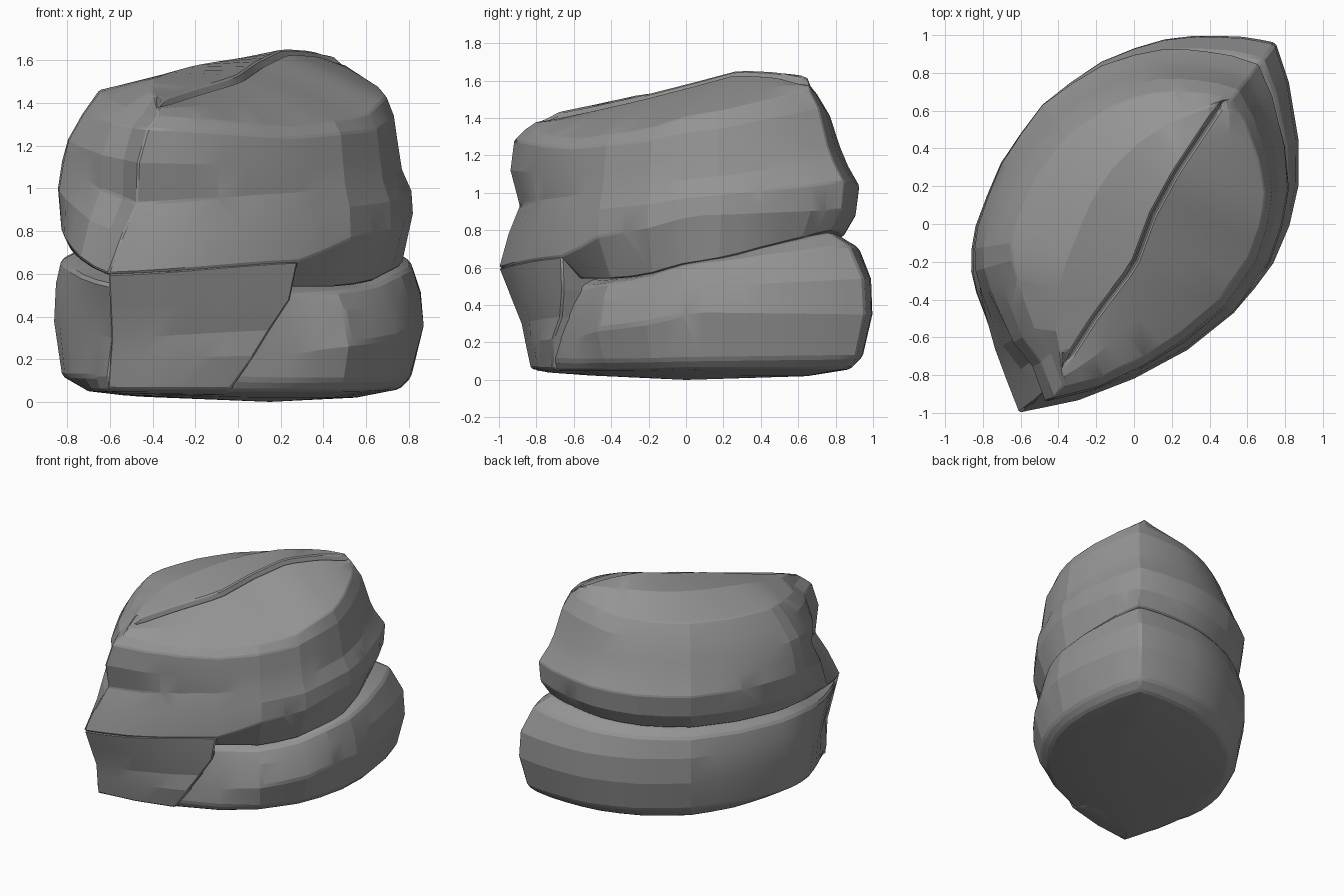
import bpy, bmesh, math
from mathutils import Vector

cube = bpy.data.objects.get("Cube")
if cube:
    bpy.data.objects.remove(cube)

stone = bpy.data.materials.new("grey_stone")
stone.use_nodes = True
GREY = (0.3, 0.3, 0.3, 1)
stone.diffuse_color = GREY
stone.node_tree.nodes["Principled BSDF"].inputs["Base Color"].default_value = GREY

# Widest plan outline, counter-clockwise from the front tip
OUTLINE = [(-.61, -1), (-.3, -.94), (0, -.83), (.29, -.68), (.54, -.48), (.74, -.21),
           (.82, -.02), (.87, .2), (.87, .45), (.82, .75), (.75, .96), (.6, .99),
           (.35, 1), (.1, .97), (-.22, .84), (-.5, .62), (-.7, .34), (-.84, .02),
           (-.88, -.2), (-.85, -.42), (-.75, -.7)]
SIZE = len(OUTLINE)
BACK = 10
# Outline positions of: front tip, crack, right broad side, right, back tip,
# left broad side, left end
KEYS = [0, 3, 4.2, 6.5, BACK, 15, 18, SIZE]
HALF = 20
COLUMNS = ([BACK * i / HALF for i in range(HALF)]
           + [BACK + (SIZE - BACK) * i / HALF for i in range(HALF)])


def plan(u):
    """Point on the plan outline."""
    i = int(u) % SIZE
    return Vector(OUTLINE[i]).lerp(Vector(OUTLINE[(i + 1) % SIZE]), u - int(u))


def blend(values, u):
    """Smoothly interpolate values (percent) given at the key positions."""
    for k in range(len(KEYS) - 1):
        if u <= KEYS[k + 1]:
            t = (u - KEYS[k]) / (KEYS[k + 1] - KEYS[k])
            t = (t + t * t * (3 - 2 * t)) / 2
            a, b = values[k], values[(k + 1) % len(values)]
            return (a + (b - a) * t) / 100


def place(level, u):
    """Point of one stratum edge; the front tip leans inward as it rises."""
    heights, scales = level
    z = blend(heights, u)
    p = plan(u) * blend(scales, u)
    near_tip = max(0, 1 - min(u, SIZE - u) / 3)
    p.x += .2 * (z - .6) * near_tip
    return Vector((p.x, p.y, z))


def bridge(bm, a, b):
    n = len(a)
    for i in range(n):
        j = (i + 1) % n
        bm.faces.new((a[i], a[j], b[j], b[i]))


def fan(bm, ring, point):
    c = bm.verts.new(point)
    for i in range(len(ring)):
        bm.faces.new((ring[i], ring[(i + 1) % len(ring)], c))


def finish(bm, name, bevel=.014):
    bmesh.ops.remove_doubles(bm, verts=bm.verts, dist=.0005)
    bmesh.ops.recalc_face_normals(bm, faces=bm.faces)
    mesh = bpy.data.meshes.new(name)
    bm.to_mesh(mesh)
    bm.free()
    mesh.materials.append(stone)
    ob = bpy.data.objects.new(name, mesh)
    bpy.context.collection.objects.link(ob)
    mod = ob.modifiers.new("worn_edges", "BEVEL")
    mod.width = bevel
    mod.limit_method = "ANGLE"
    mod.angle_limit = math.radians(25)
    bpy.ops.object.select_all(action="DESELECT")
    ob.select_set(True)
    bpy.context.view_layer.objects.active = ob
    bpy.ops.object.shade_smooth_by_angle(angle=math.radians(12))


# Lower slab: heights and scales of each stratum edge at the keys
SLAB = [((3, 2, 2, 2, 2, 2, 3), (60, 60, 58, 62, 66, 62, 58)),
        ((5, 5, 5, 6, 6, 5, 5), (81, 83, 84, 86, 89, 86, 78)),
        ((12, 10, 10, 11, 12, 13, 12), (84, 87, 92, 92, 95, 94, 94)),
        ((30, 22, 28, 36, 35, 35, 38), (86, 86, 100, 100, 100, 100, 99)),
        ((45, 40, 43, 50, 54, 54, 56), (92, 82, 94, 98, 99, 100, 98)),
        ((55, 50, 52, 62, 72, 68, 67), (97, 78, 87, 94, 91, 96, 95)),
        ((58, 53, 54, 64, 79, 73, 71), (86, 70, 78, 86, 80, 86, 86))]
bm = bmesh.new()
rings = [[bm.verts.new(place(lv, u)) for u in COLUMNS] for lv in SLAB]
for a, b in zip(rings, rings[1:]):
    bridge(bm, a, b)
fan(bm, rings[0], (.15, 0, 0))
fan(bm, rings[-1], (0, 0, .65))
finish(bm, "lower_slab")

# Front wedge: reaches the ground between the front tip and the slanted crack
WEDGE = [((4, 3), (74, 76), 1.9), ((6, 6), (83, 88), 2), ((20, 22), (86, 93), 2.35),
         ((30, 34), (88, 91), 2.6), ((45, 48), (94, 95), 2.9), ((60, 66), (100, 98), 3)]
bm = bmesh.new()
rings = []
for heights, scales, end in WEDGE:
    pts = [place((heights, scales), end * i / 8) for i in range(9)]
    z = pts[0].z
    pts += [Vector((.05, -.3, z)), Vector((-.4, -.5, z))]
    rings.append([bm.verts.new(p) for p in pts])
for a, b in zip(rings, rings[1:]):
    bridge(bm, a, b)
fan(bm, rings[0], (-.2, -.6, .03))
fan(bm, rings[-1], (-.2, -.6, .62))
finish(bm, "front_wedge", .01)

# Upper rock: overhang, recessed strata, then a sloping top split by a crack
UPPER = [((58, 54, 54, 63, 80, 74, 72), (90, 80, 84, 89, 81, 90, 90)),
         ((60, 66, 78, 88, 91, 85, 82), (100, 98, 98, 95, 87, 97, 95)),
         ((78, 86, 92, 98, 106, 101, 100), (95, 96, 97, 94, 88, 100, 97)),
         ((93, 98, 102, 108, 117, 111, 113), (89, 92, 93, 89, 82, 94, 95)),
         ((112, 110, 113, 120, 125, 124, 123), (94, 92, 91, 87, 79, 88, 92)),
         ((128, 124, 126, 133, 145, 136, 135), (92, 90, 89, 85, 74, 82, 84)),
         ((134, 129, 132, 142, 155, 148, 146), (86, 84, 83, 81, 69, 73, 75))]
CRACK = [Vector(p) for p in [(-.38, -.76, 1.38), (-.2, -.48, 1.44), (0, -.22, 1.5),
                             (.1, .05, 1.57), (.22, .27, 1.63), (.36, .48, 1.62),
                             (.48, .66, 1.57)]]


def crack_point(t):
    f = t * (len(CRACK) - 1)
    i = min(int(f), len(CRACK) - 2)
    return CRACK[i].lerp(CRACK[i + 1], f - i)


def crack_lip(i):
    """Lip of the crack next to column i; the left lip stands higher."""
    p = crack_point(i / HALF if i <= HALF else 2 - i / HALF)
    if i not in (0, HALF):
        p += Vector((.012, -.007, 0)) * (1 if i < HALF else -1)
    if i > HALF:
        p.z += .025
    return p


bm = bmesh.new()
rings = [[place(lv, u) for u in COLUMNS] for lv in UPPER]
for ring in rings[2:]:  # upright cleft beside the front tip
    ring[-1].xy *= .965
lips = [crack_lip(i) for i in range(len(COLUMNS))]
middle = [a.lerp(b, .5) + Vector((0, 0, .045 if i > HALF else .015))
          for i, (a, b) in enumerate(zip(rings[-1], lips))]
rings += [middle, lips]
rings = [[bm.verts.new(p) for p in ring] for ring in rings]
for a, b in zip(rings, rings[1:]):
    bridge(bm, a, b)
fan(bm, rings[0], (0, 0, .65))
# Crack floor joins the two lips
lip = rings[-1]
floor = [bm.verts.new(crack_point(i / HALF) - Vector((0, 0, .03))) for i in range(1, HALF)]
for side in (lip[:HALF + 1], [lip[0]] + lip[:HALF - 1:-1]):
    for i in range(HALF - 2):
        bm.faces.new((side[i + 1], side[i + 2], floor[i + 1], floor[i]))
    bm.faces.new((side[0], side[1], floor[0]))
    bm.faces.new((side[HALF], side[HALF - 1], floor[-1]))
finish(bm, "upper_rock", .012)
